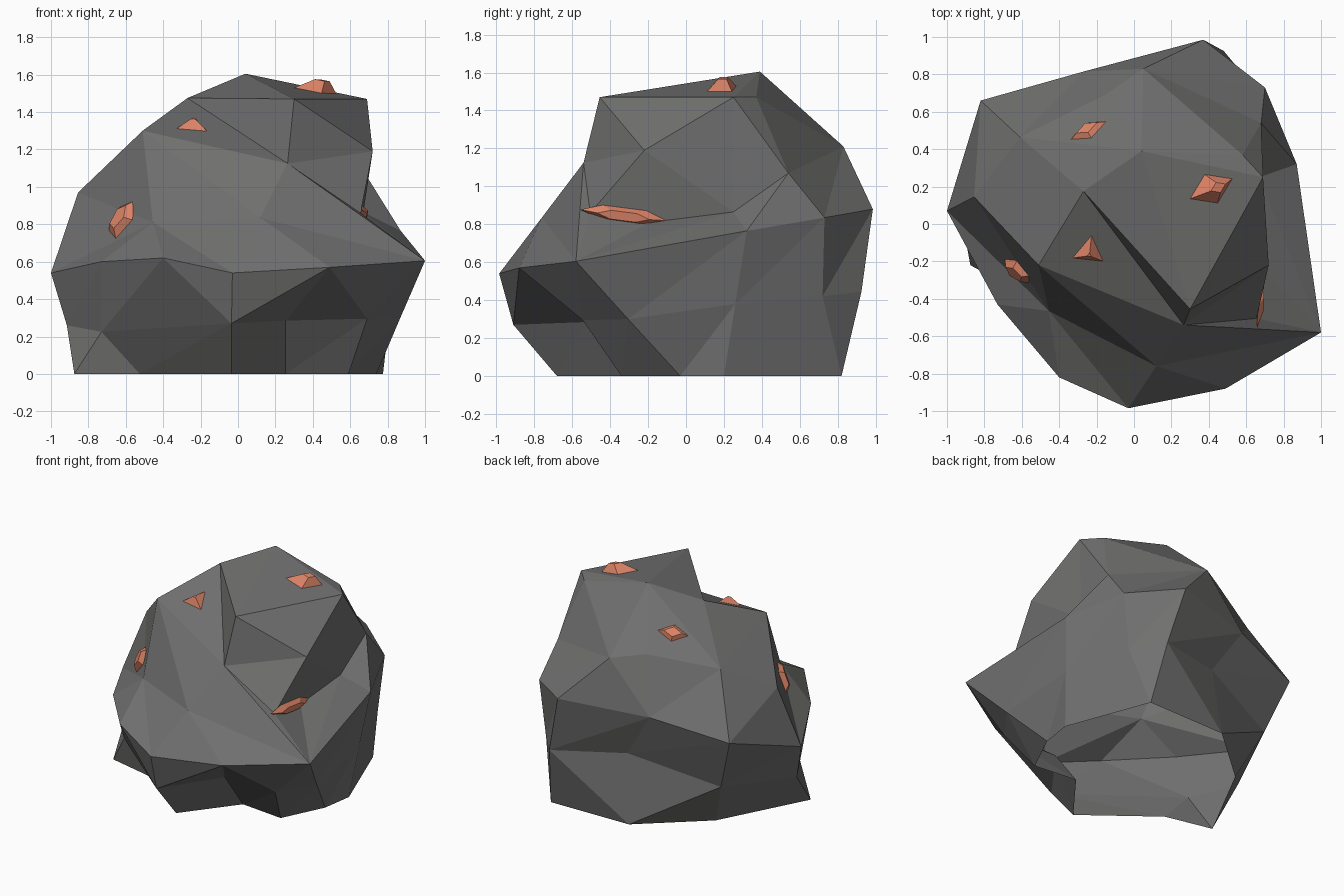
import bpy, bmesh, math
from mathutils import Vector
from mathutils.bvhtree import BVHTree

if "Cube" in bpy.data.objects:
    bpy.data.objects.remove(bpy.data.objects["Cube"])


def material(name, rgb):
    m = bpy.data.materials.new(name)
    m.diffuse_color = (*rgb, 1)
    m.use_nodes = True
    m.node_tree.nodes["Principled BSDF"].inputs["Base Color"].default_value = m.diffuse_color
    return m


def make_object(name, bm, mat):
    mesh = bpy.data.meshes.new(name)
    bm.to_mesh(mesh)
    mesh.materials.append(mat)
    ob = bpy.data.objects.new(name, mesh)
    bpy.context.collection.objects.link(ob)
    return ob


def ring(bm, pts):
    return [bm.verts.new(p) for p in pts]


def stitch(bm, low, up, steps):
    """Join two closed rings with triangles; each step moves along the (l)ower or (u)pper ring."""
    i = j = 0
    for s in steps.replace(" ", ""):
        a, b = low[i % len(low)], up[j % len(up)]
        if s == "l":
            i += 1
            bm.faces.new((a, low[i % len(low)], b))
        else:
            j += 1
            bm.faces.new((a, up[j % len(up)], b))


stone = material("dark stone", (0.165, 0.163, 0.162))
copper = material("copper ore", (0.72, 0.23, 0.135))

# Rock: stacked irregular rings, each starting at the front and running counter-clockwise
bm = bmesh.new()
foot = ring(bm, [(-.035, -.68, 0), (.255, -.305, 0), (.59, -.34, 0), (.74, -.03, 0), (.775, .2, 0),
                 (.54, .82, 0), (-.095, .81, 0), (-.54, .42, 0), (-.875, -.22, 0), (-.525, -.3, 0)])
waist = ring(bm, [(-.035, -.91, .27), (.255, -.52, .285), (.69, -.545, .295), (.868, -.305, .3),
                  (.82, .26, .38), (.65, .72, .42), (.48, .925, .445), (-.05, .76, .5),
                  (-.68, .56, .34), (-.915, 0, .26), (-.73, -.3, .225)])
belt = ring(bm, [(-.03, -.985, .54), (.49, -.88, .57), (1, -.58, .605), (.87, .32, .765),
                 (.70, .73, .835), (.37, .985, .88), (-.27, .815, .845), (-.82, .66, .74),
                 (-1, .07, .54), (-.73, -.43, .6), (-.4, -.82, .62)])
ledge = (.265, -.54, 1.125)
shoulder = ring(bm, [(.12, -.76, .835), ledge, (.655, -.505, .86), (.65, -.19, .81), (.67, .25, .865),
                     (.68, .54, 1.07), (.05, .83, 1.21), (-.155, .69, 1.24), (-.61, .465, 1.165),
                     (-.855, .145, .97), (-.455, -.465, .81)])
crown = ring(bm, [ledge, (.72, -.22, 1.19), (.69, .25, 1.47), (.58, .37, 1.47),
                  (.04, .39, 1.605), (-.27, .175, 1.475), (-.51, -.22, 1.3)])
brow = bm.verts.new((.3, -.455, 1.47))

# The underside stays open, so the hollow inside shows from below
stitch(bm, foot, waist, "ul ul ul ul ul ul uul ul ul ul")
stitch(bm, waist, belt, "ull" + "ul" * 9 + "u")
stitch(bm, belt, shoulder, "lluuuu lu lu ll uu lu lu lll u")
stitch(bm, shoulder, crown, "ll u ll u lu lu ll uu lll u")

# Top of the rock
f, h, c, d, a, b, g = crown
for tri in ((f, b, g), (f, brow, b), (f, h, brow), (h, c, brow), (brow, a, b), (brow, c, a), (c, d, a)):
    bm.faces.new(tri)
bmesh.ops.remove_doubles(bm, verts=bm.verts[:], dist=1e-4)
bmesh.ops.recalc_face_normals(bm, faces=bm.faces[:])
make_object("rock", bm, stone)
surface = BVHTree.FromBMesh(bm)
bm.free()


def nugget(name, near, along, length, width, height, sides, tip=0.4, shift=0.0):
    """Tapered faceted lump standing on the nearest spot of the rock, open where it meets the stone."""
    spot, n, _, _ = surface.find_nearest(Vector(near))
    if n.dot(spot - Vector((0, 0, 0.6))) < 0:
        n = -n
    u = Vector(along)
    u = (u - n * u.dot(n)).normalized()
    v = n.cross(u)
    nb = bmesh.new()
    rows = []
    for k, lift in ((1, 0.0), (tip, height)):
        row = []
        for i in range(sides):
            t = math.tau * i / sides
            p = spot + u * (math.cos(t) * length / 2 * k + (shift if k != 1 else 0))
            row.append(nb.verts.new(p + v * math.sin(t) * width / 2 * k + n * lift))
        rows.append(row)
    stitch(nb, rows[0], rows[1], "lu" * sides)
    nb.faces.new(rows[1])
    make_object(name, nb, copper)
    nb.free()


# Ore nuggets
nugget("top_ore", (.41, .19, 1.5), (1, .45, 0), .25, .17, .06, 4, .35, .03)
nugget("front_ore", (-.24, -.15, 1.33), (.1, .6, .4), .19, .19, .045, 3, .15)
nugget("left_ore", (-.62, -.25, .83), (.6, -.3, 1), .25, .16, .035, 5, .6)
nugget("back_ore", (-.25, .51, 1.36), (1, .35, 0), .21, .12, .025, 4, .6)
nugget("right_ore", (.675, -.33, .845), (0, 1, -.13), .46, .09, .035, 6, .6)
